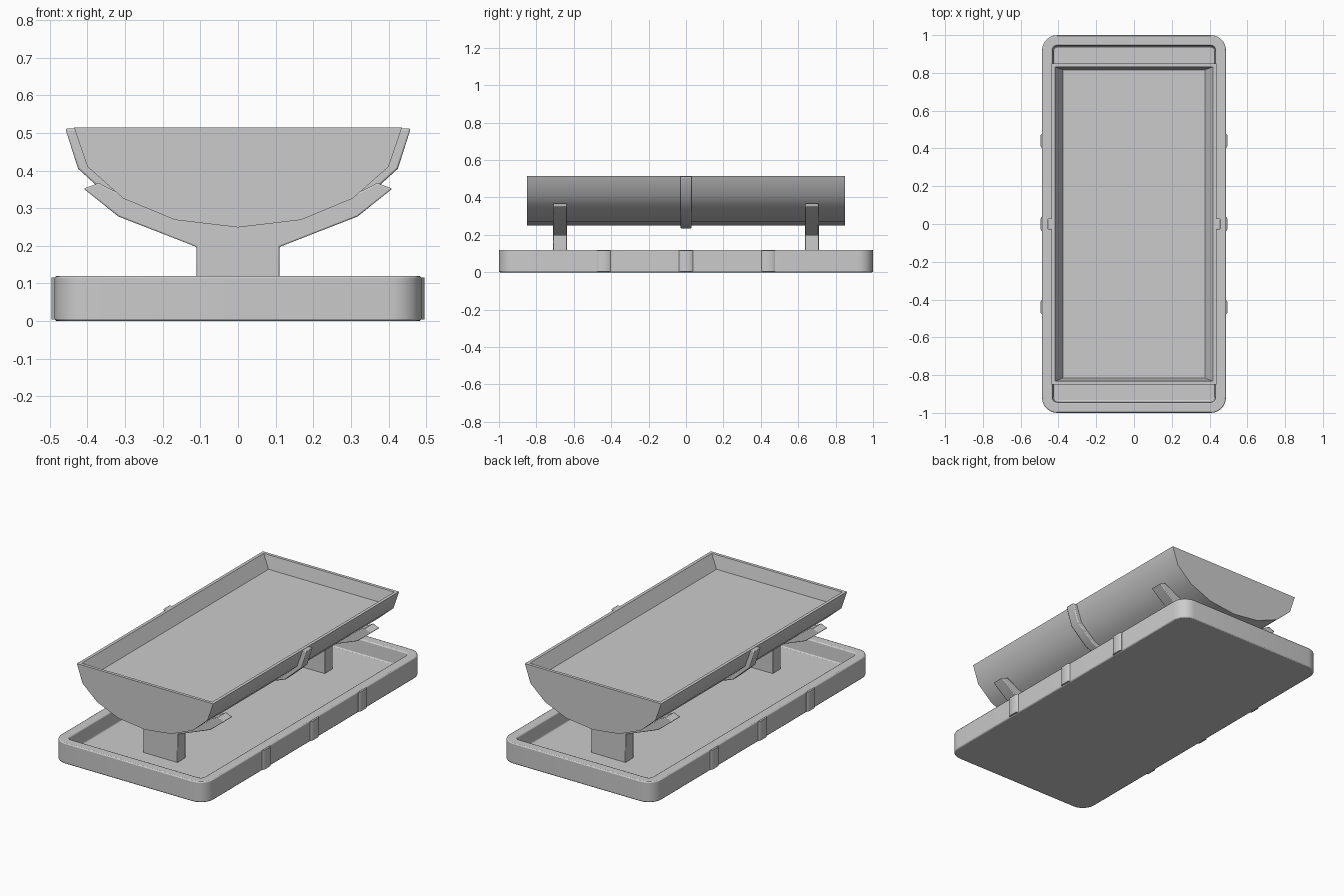
import bpy, bmesh, math
from mathutils import Vector

if "Cube" in bpy.data.objects:
    bpy.data.objects.remove(bpy.data.objects["Cube"])


def finish(name, bm, bevel=0.0):
    bmesh.ops.recalc_face_normals(bm, faces=bm.faces)
    mesh = bpy.data.meshes.new(name)
    bm.to_mesh(mesh)
    bm.free()
    ob = bpy.data.objects.new(name, mesh)
    bpy.context.collection.objects.link(ob)
    if bevel:
        mod = ob.modifiers.new("soft_edges", 'BEVEL')
        mod.width = bevel
        mod.segments = 2
        mod.limit_method = 'ANGLE'
        mod.angle_limit = math.radians(50)
    bpy.ops.object.select_all(action='DESELECT')
    ob.select_set(True)
    bpy.context.view_layer.objects.active = ob
    bpy.ops.object.shade_smooth_by_angle(angle=math.radians(40))
    return ob


def prism(points, direction):
    """Solid made by sweeping a closed outline along a direction."""
    bm = bmesh.new()
    face = bm.faces.new([bm.verts.new(p) for p in points])
    new = bmesh.ops.extrude_face_region(bm, geom=[face], use_keep_orig=True)
    verts = [v for v in new["geom"] if isinstance(v, bmesh.types.BMVert)]
    bmesh.ops.translate(bm, verts=verts, vec=direction)
    bmesh.ops.recalc_face_normals(bm, faces=bm.faces)
    return bm


def hollow(bm, rim, slope, depth, floor_half_x=None):
    """Sink the top face, leaving a flat rim and sloping inner walls."""
    top = max(bm.faces, key=lambda f: f.calc_center_median().z + f.normal.z)
    bmesh.ops.inset_region(bm, faces=[top], thickness=rim, use_even_offset=True)
    bmesh.ops.inset_region(bm, faces=[top], thickness=slope, use_even_offset=True)
    for v in top.verts:
        v.co.z -= depth
        if floor_half_x:
            v.co.x = math.copysign(floor_half_x, v.co.x)


def across(half, y):
    """Half outline (x, z), starting on the right, mirrored to the left."""
    left = [(-x, z) for x, z in reversed(half) if x > 0]
    return [Vector((x, y, z)) for x, z in half + left]


# Base tray: rounded rectangle with a sunken floor
HX, HY, R = 0.487, 1.0, 0.08
outline = []
for k, (sx, sy) in enumerate([(1, 1), (-1, 1), (-1, -1), (1, -1)]):
    for i in range(7):
        a = math.radians(90 * k + 15 * i)
        outline.append(Vector((sx * (HX - R) + R * math.cos(a),
                               sy * (HY - R) + R * math.sin(a), 0)))
tray = prism(outline, Vector((0, 0, 0.12)))
hollow(tray, 0.055, 0.006, 0.085)
finish("base_tray", tray, 0.006)

# Ribs on the long sides of the tray
for side in (-1, 1):
    for n, y in enumerate((-0.44, 0, 0.44)):
        rib = [Vector((side * x, y + dy, 0.004)) for x, dy in
               [(0.46, -0.037), (0.488, -0.037), (0.496, -0.027),
                (0.496, 0.027), (0.488, 0.037), (0.46, 0.037)]]
        finish(f"tray_rib_{'left' if side < 0 else 'right'}_{n + 1}",
               prism(rib, Vector((0, 0, 0.112))))

# Trough: rounded hull with a shallow filled top
hull = [(0.436, 0.515), (0.40, 0.41), (0.305, 0.326), (0.168, 0.269), (0, 0.249)]
trough = prism(across(hull, -0.85), Vector((0, 1.7, 0)))
hollow(trough, 0.018, 0.016, 0.075, 0.376)
finish("trough", trough)

# Band wrapped round the middle of the trough
band_out = [(0.459, 0.512), (0.425, 0.405), (0.322, 0.311), (0.175, 0.254), (0, 0.235)]
band_in = [(0.428, 0.512), (0.392, 0.415), (0.30, 0.333), (0.165, 0.276), (0, 0.256)]
band_outline = across(band_out, -0.03) + across(band_in, -0.03)[::-1]
finish("trough_band", prism(band_outline, Vector((0, 0.06, 0))), 0.005)

# Cradle supports: post with two arms hugging the hull
arms = [(0.11, 0.03), (0.11, 0.197), (0.318, 0.278), (0.41, 0.352),
        (0.37, 0.367), (0.30, 0.331), (0.165, 0.275), (0, 0.255)]
for name, y in (("front", -0.71), ("back", 0.636)):
    finish(f"{name}_cradle_support", prism(across(arms, y), Vector((0, 0.074, 0))), 0.004)
